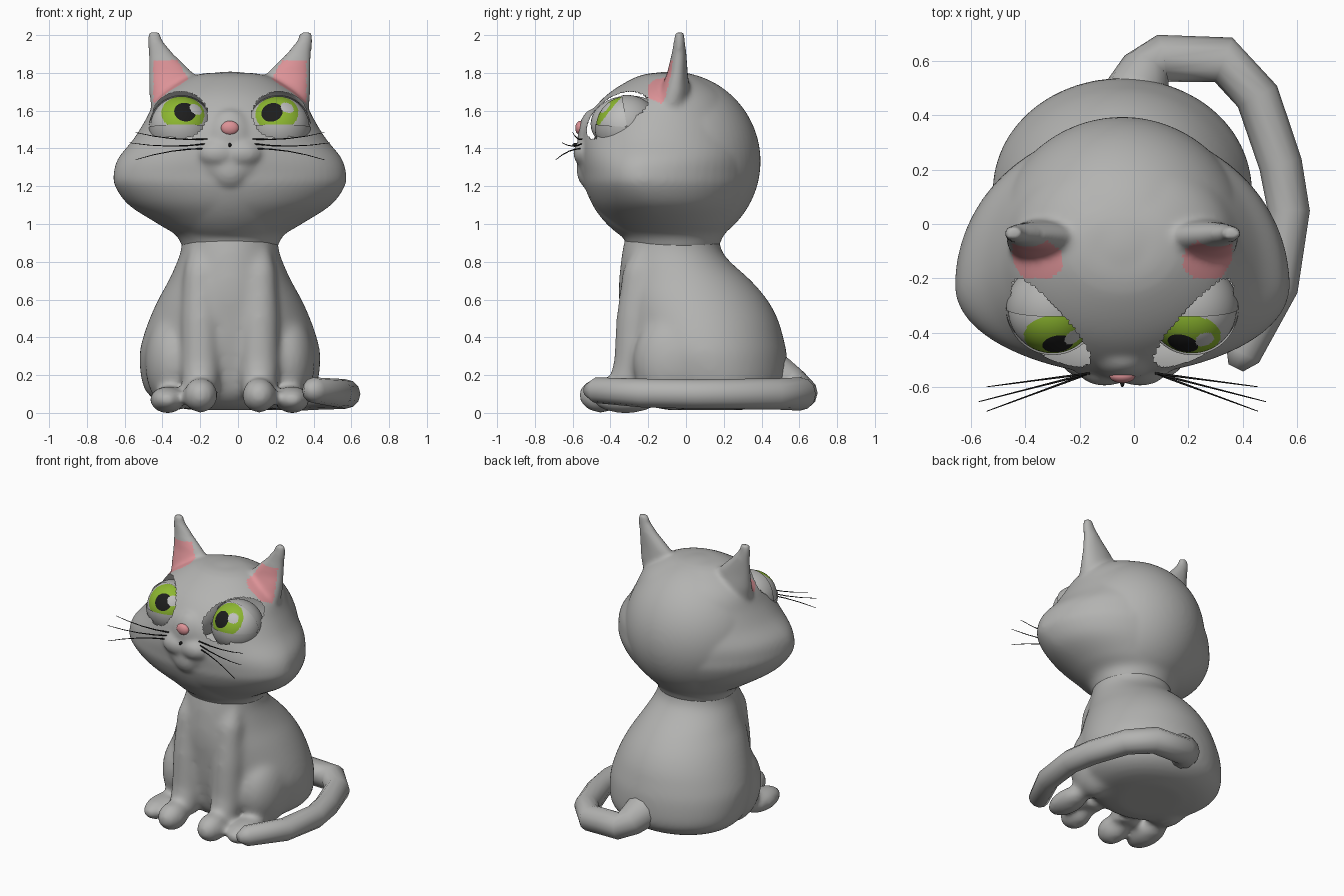
import bpy, bmesh, math
from mathutils import Vector, Matrix

CX = -0.043  # the cat's own mirror plane
EYE_Y, EYE_Z, EYE_R = -0.312, 1.512, 0.164
EYE_OFF = 0.257
SIDES = (-1, 1)

if "Cube" in bpy.data.objects:
    bpy.data.objects.remove(bpy.data.objects["Cube"])


def material(name, rgb):
    m = bpy.data.materials.new(name)
    m.use_nodes = True
    m.diffuse_color = (*rgb, 1)
    m.node_tree.nodes["Principled BSDF"].inputs["Base Color"].default_value = (*rgb, 1)
    return m


GREY = material("grey_fur", (0.45, 0.45, 0.44))
PINK = material("pink_skin", (0.72, 0.29, 0.31))
GREEN = material("green_iris", (0.27, 0.48, 0.03))
BLACK = material("black", (0.012, 0.012, 0.012))
PALE = material("pale_eye", (0.52, 0.52, 0.51))


def loft(bm, rings):
    """Skin closed rings of points and cap both ends."""
    rows = [[bm.verts.new(p) for p in ring] for ring in rings]
    n = len(rows[0])
    for a, b in zip(rows, rows[1:]):
        for i in range(n):
            j = (i + 1) % n
            bm.faces.new((a[i], a[j], b[j], b[i]))
    bm.faces.new(rows[0][::-1])
    bm.faces.new(rows[-1])


def curved(rows, steps=5):
    """Catmull-Rom interpolation between profile rows."""
    out = []
    for i in range(len(rows) - 1):
        quad = (rows[max(i - 1, 0)], rows[i], rows[i + 1], rows[min(i + 2, len(rows) - 1)])
        for k in range(steps):
            t = k / steps
            out.append([b + 0.5 * t * (c - a + t * (2 * a - 5 * b + 4 * c - d + t * (3 * (b - c) + d - a)))
                        for a, b, c, d in zip(*quad)])
    return out + [rows[-1]]


def oval(z, half, front, mid, back, cx=CX, n=64):
    """Horizontal egg-shaped ring, widest at y = mid."""
    pts = []
    for i in range(n):
        a = math.tau * i / n
        s = math.sin(a)
        depth = back - mid if s > 0 else mid - front
        pts.append((cx + half * math.cos(a), mid + depth * s, z))
    return pts


def tube(bm, path, radii, n=10):
    path = [Vector(p) for p in path]
    rings = []
    for i, p in enumerate(path):
        t = (path[min(i + 1, len(path) - 1)] - path[max(i - 1, 0)]).normalized()
        ref = Vector((0, 1, 0)) if abs(t.z) > 0.8 else Vector((0, 0, 1))
        u = t.cross(ref).normalized()
        v = u.cross(t)
        rings.append([p + radii[i] * (u * math.cos(math.tau * k / n) + v * math.sin(math.tau * k / n))
                      for k in range(n)])
    loft(bm, rings)


def ball(bm, centre, size, turn=Matrix.Identity(4), u=32, v=20):
    m = Matrix.Translation(centre) @ Matrix.Diagonal((*size, 1)) @ turn
    bmesh.ops.create_uvsphere(bm, u_segments=u, v_segments=v, radius=1, matrix=m)


def make(name, bm, mats):
    bmesh.ops.recalc_face_normals(bm, faces=bm.faces)
    me = bpy.data.meshes.new(name)
    bm.to_mesh(me)
    bm.free()
    for m in mats:
        me.materials.append(m)
    for p in me.polygons:
        p.use_smooth = True
    ob = bpy.data.objects.new(name, me)
    bpy.context.collection.objects.link(ob)
    return ob


def blend(ob, voxel, passes):
    """Fuse overlapping lumps into one soft skin."""
    r = ob.modifiers.new("fuse", "REMESH")
    r.mode, r.voxel_size, r.use_smooth_shade = "VOXEL", voxel, True
    s = ob.modifiers.new("soften", "SMOOTH")
    s.factor, s.iterations = 0.5, passes
    dg = bpy.context.evaluated_depsgraph_get()
    me = bpy.data.meshes.new_from_object(ob.evaluated_get(dg))
    ob.modifiers.clear()
    ob.data = me


# Body: seated torso, thighs, legs and paws
bm = bmesh.new()
torso = [(0.015, 0.2, -0.1, 0.13, 0.3), (0.04, 0.34, -0.2, 0.14, 0.42),
         (0.09, 0.425, -0.26, 0.15, 0.5), (0.16, 0.465, -0.29, 0.15, 0.535),
         (0.3, 0.48, -0.32, 0.11, 0.535), (0.4, 0.46, -0.335, 0.09, 0.515),
         (0.5, 0.425, -0.345, 0.07, 0.485), (0.6, 0.38, -0.355, 0.04, 0.43),
         (0.7, 0.325, -0.355, 0, 0.345), (0.8, 0.28, -0.345, -0.05, 0.235),
         (0.87, 0.258, -0.335, -0.07, 0.185), (0.98, 0.25, -0.31, -0.07, 0.17)]
loft(bm, [oval(*r) for r in curved(torso)])
for s in SIDES:
    x = CX + s * 0.155
    tube(bm, [(x, -0.2, 0.9), (x, -0.245, 0.75), (x, -0.265, 0.5), (x, -0.28, 0.25), (x, -0.34, 0.08)],
         [0.05, 0.09, 0.105, 0.105, 0.09], 20)
    ball(bm, (x, -0.45, 0.093), (0.092, 0.12, 0.094))
    ball(bm, (CX + s * 0.295, -0.06, 0.27), (0.155, 0.22, 0.26))
    ball(bm, (CX + s * 0.33, -0.32, 0.07), (0.095, 0.175, 0.073))
body = make("body", bm, [GREY])
blend(body, 0.016, 26)

# Tail: chunky bent tube curling round the left side
bm = bmesh.new()
tube(bm, [(-0.01, 0.4, 0.22), (0.015, 0.5, 0.18), (0.045, 0.56, 0.14), (0.1, 0.61, 0.105),
          (0.33, 0.605, 0.1), (0.455, 0.47, 0.1), (0.54, 0.22, 0.1), (0.57, 0.05, 0.1),
          (0.53, -0.23, 0.105), (0.4, -0.48, 0.12), (0.375, -0.53, 0.12)],
     [0.14, 0.115, 0.1, 0.088, 0.088, 0.082, 0.08, 0.078, 0.076, 0.068, 0.03], 12)
make("tail", bm, [GREY])

# Head: round skull, full cheeks, muzzle, chin and ears
bm = bmesh.new()
cheeks = [(0.87, 0.25, -0.31, -0.06, 0.17), (0.94, 0.285, -0.34, -0.08, 0.20),
          (1.0, 0.38, -0.405, -0.1, 0.25), (1.1, 0.535, -0.49, -0.17, 0.31),
          (1.2, 0.608, -0.535, -0.22, 0.35), (1.27, 0.615, -0.545, -0.23, 0.355),
          (1.35, 0.59, -0.555, -0.21, 0.355), (1.45, 0.51, -0.555, -0.17, 0.34),
          (1.55, 0.448, -0.53, -0.14, 0.31), (1.65, 0.395, -0.455, -0.11, 0.25),
          (1.72, 0.32, -0.37, -0.09, 0.18), (1.78, 0.21, -0.26, -0.09, 0.07),
          (1.8, 0.12, -0.18, -0.09, 0)]
loft(bm, [oval(*r) for r in curved(cheeks)])
ball(bm, (CX, -0.08, 1.332), [0.475] * 3, u=64, v=48)
ball(bm, (CX, -0.5, 1.29), (0.11, 0.08, 0.11))
ball(bm, (CX, -0.49, 1.36), (0.19, 0.088, 0.17))
ball(bm, (CX, -0.49, 1.45), (0.13, 0.085, 0.16))
ear = [(1.58, 0.29, 0.125, -0.09, 0.1), (1.7, 0.29, 0.138, -0.06, 0.08),
       (1.8, 0.312, 0.118, -0.045, 0.055), (1.9, 0.364, 0.067, -0.037, 0.04),
       (1.97, 0.397, 0.042, -0.035, 0.03), (2.015, 0.402, 0.032, -0.035, 0.026)]
for s in SIDES:
    ball(bm, (CX + s * 0.065, -0.51, 1.375), (0.115, 0.088, 0.08))
    loft(bm, [oval(z, r, y - d, y, y + d, CX + s * o, 24) for z, o, r, y, d in ear])
head = make("head", bm, [GREY])
blend(head, 0.013, 12)

# Eye sockets opened in the head, pink painted inside the ears
head.data.materials.clear()
for m in (GREY, PINK):
    head.data.materials.append(m)
bm = bmesh.new()
bm.from_mesh(head.data)
bm.normal_update()
holes = [v for v in bm.verts if v.co.y < -0.205
         and math.hypot((abs(v.co.x - CX) - 0.266) / 0.14, (v.co.z - 1.578) / 0.118) < 1]
bmesh.ops.delete(bm, geom=holes, context="VERTS")
for f in bm.faces:
    c = f.calc_center_median()
    o = abs(c.x - CX)
    low = 1.635 + 0.7 * (0.41 - o)
    high = 1.868 - 1.8 * max(0, 0.277 - o)
    inner = 0.22 < o < 0.405 and low < c.z < high and -0.2 < c.y < -0.03
    f.material_index = int(inner and f.normal.y < -0.1)
bm.to_mesh(head.data)
bm.free()

# Inner wall between the two sockets
bm = bmesh.new()
ball(bm, (CX, -0.3, 1.53), (0.11, 0.205, 0.15))
make("socket_wall", bm, [GREY])

# Eyes: ball with iris, pupil and glint looking forward and up, under separate lids
for s, side in zip(SIDES, ("right", "left")):
    c = Vector((CX + s * EYE_OFF, EYE_Y, EYE_Z))
    gaze = Vector((s * -0.07, -0.78, 0.6)).normalized()
    pupil = Vector((0.02 if s < 0 else -0.035, -0.132, 0.082)).normalized()
    glint = Vector((0.08 if s < 0 else 0.045, -0.11, 0.1)).normalized()
    bm = bmesh.new()
    ball(bm, c, [EYE_R] * 3, pupil.to_track_quat("Z", "Y").to_matrix().to_4x4(), 96, 96)
    for f in bm.faces:
        d = (f.calc_center_median() - c).normalized()
        if d.angle(glint) < 0.22 or d.angle(gaze) > 0.77:
            f.material_index = 0
        else:
            f.material_index = 2 if d.angle(pupil) < 0.37 else 1
    make(side + "_eyeball", bm, [PALE, GREEN, BLACK])

    bm = bmesh.new()
    ball(bm, c, [EYE_R + 0.007] * 3, Matrix.Rotation(math.pi / 2, 4, "Y"), 72, 36)
    gap = []
    for f in bm.faces:
        d = f.calc_center_median() - c
        if 5 < math.degrees(math.atan2(d.z, -d.y)) < 80:
            gap.append(f)
    bmesh.ops.delete(bm, geom=gap, context="FACES")
    make(side + "_eyelids", bm, [GREY])

# Nose and mouth
bm = bmesh.new()
ball(bm, (CX, -0.56, 1.508), (0.047, 0.026, 0.038))
make("nose", bm, [PINK])
bm = bmesh.new()
ball(bm, (CX, -0.585, 1.418), (0.008, 0.016, 0.011))
make("mouth", bm, [BLACK])

# Whiskers: three fine hairs on each cheek
bm = bmesh.new()
hairs = [(1.45, 0.50, -0.60, 1.485), (1.425, 0.53, -0.655, 1.43), (1.4, 0.50, -0.69, 1.34)]
for s in SIDES:
    for z0, o, y, z in hairs:
        a = Vector((CX + s * 0.12, -0.55, z0))
        b = Vector((CX + s * o, y, z))
        lift = Vector((0, 0, -0.015 if z > z0 else 0.015))
        tube(bm, [a.lerp(b, t) + lift * 4 * t * (1 - t) for t in (0, 0.25, 0.5, 0.75, 1)],
             [0.004, 0.004, 0.003, 0.0025, 0.0015], 6)
make("whiskers", bm, [BLACK])
